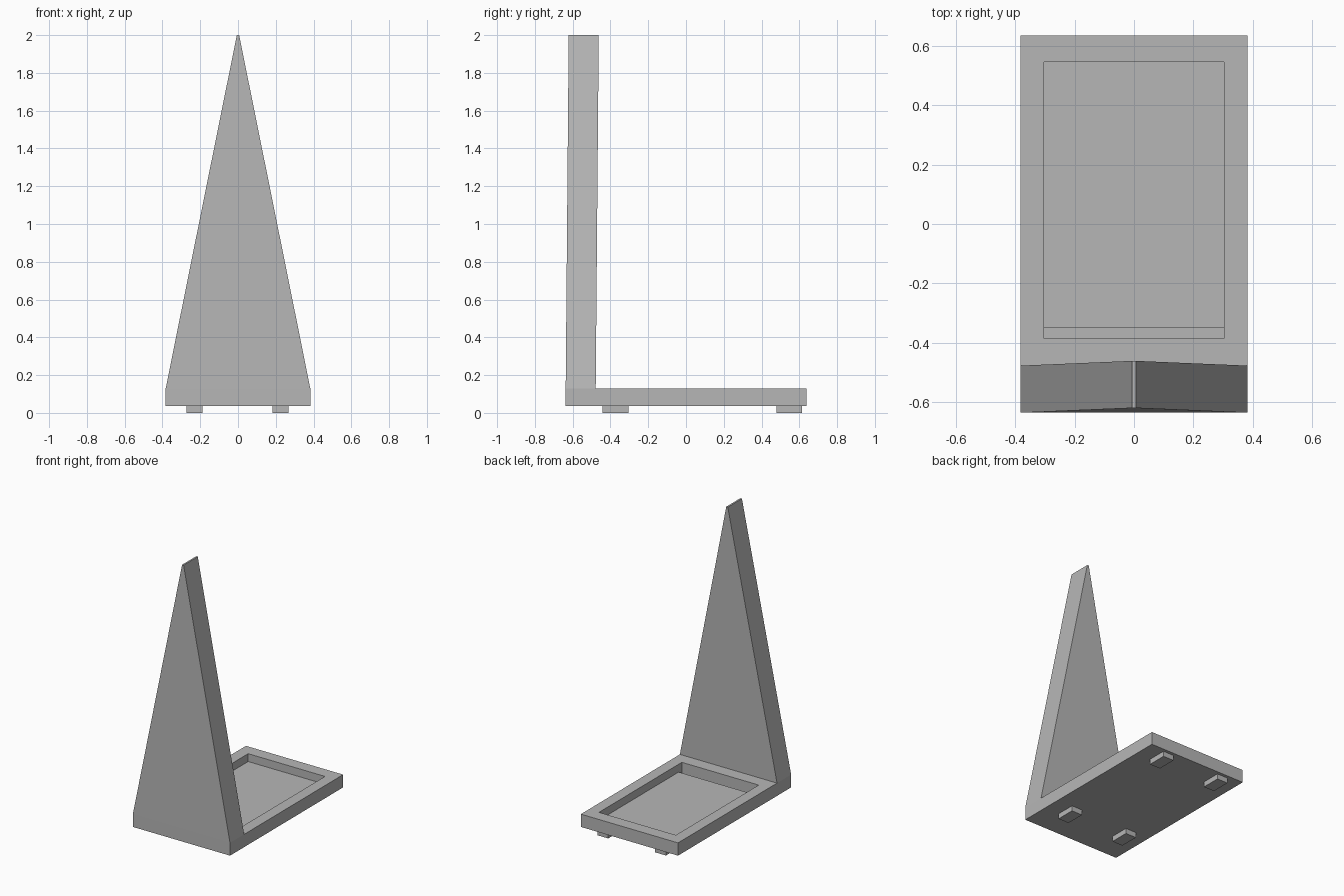
import bpy, bmesh
from mathutils import Vector

cube = bpy.data.objects.get("Cube")
if cube:
    bpy.data.objects.remove(cube, do_unlink=True)

grey = bpy.data.materials.new("plain grey")
grey.use_nodes = True
GREY = (0.47, 0.47, 0.47, 1)
grey.diffuse_color = GREY
grey.node_tree.nodes["Principled BSDF"].inputs["Base Color"].default_value = GREY


def add_box(bm, low, high):
    low, high = Vector(low), Vector(high)
    verts = bmesh.ops.create_cube(bm, size=1)["verts"]
    for v in verts:
        v.co = (low + high) / 2 + v.co * (high - low)


def make_object(name, bm):
    bmesh.ops.recalc_face_normals(bm, faces=bm.faces)
    mesh = bpy.data.meshes.new(name)
    bm.to_mesh(mesh)
    bm.free()
    mesh.materials.append(grey)
    obj = bpy.data.objects.new(name, mesh)
    bpy.context.collection.objects.link(obj)
    return obj


BOTTOM, TOP = 0.037, 0.128
HALF_X, HALF_Y = 0.383, 0.637
WALL_BACK = -0.478

# Base slab with the tapering wall extruded from its front strip
bm = bmesh.new()
add_box(bm, (-HALF_X, -HALF_Y, BOTTOM), (HALF_X, HALF_Y, TOP))
bmesh.ops.bisect_plane(bm, geom=bm.verts[:] + bm.edges[:] + bm.faces[:],
                       plane_co=(0, WALL_BACK, 0), plane_no=(0, 1, 0))
strip = [f for f in bm.faces if f.normal.z > 0.9 and f.calc_center_median().y < WALL_BACK]
grown = bmesh.ops.extrude_face_region(bm, geom=strip)["geom"]
bmesh.ops.delete(bm, geom=strip, context="FACES_ONLY")
for v in grown:
    if isinstance(v, bmesh.types.BMVert):
        v.co = (v.co.x * 0.016, v.co.y + 0.016, 2)
body = make_object("base_and_wall", bm)

# Shallow tray in the base, with a deeper slot along its front edge
for name, y_back, floor in (("tray_cutter", 0.547, 0.072), ("slot_cutter", -0.35, 0.041)):
    bm = bmesh.new()
    add_box(bm, (-0.303, -0.386, floor), (0.303, y_back, 0.2))
    cutter = make_object(name, bm)
    cut = body.modifiers.new(name, "BOOLEAN")
    cut.operation = "DIFFERENCE"
    cut.solver = "EXACT"
    cut.object = cutter
    cutter.hide_render = True
    cutter.hide_viewport = True

# Apply the cuts and drop the cutters
cut_mesh = bpy.data.meshes.new_from_object(
    body.evaluated_get(bpy.context.evaluated_depsgraph_get()))
body.modifiers.clear()
body.data = cut_mesh
for name in ("tray_cutter", "slot_cutter"):
    bpy.data.objects.remove(bpy.data.objects[name], do_unlink=True)

# Four small feet
for row, y in (("front", -0.373), ("back", 0.547)):
    for side, x in (("left", 0.225), ("right", -0.23)):
        bm = bmesh.new()
        add_box(bm, (x - 0.042, y - 0.068, 0), (x + 0.042, y + 0.068, 0.043))
        make_object(f"{row}_{side}_foot", bm)
